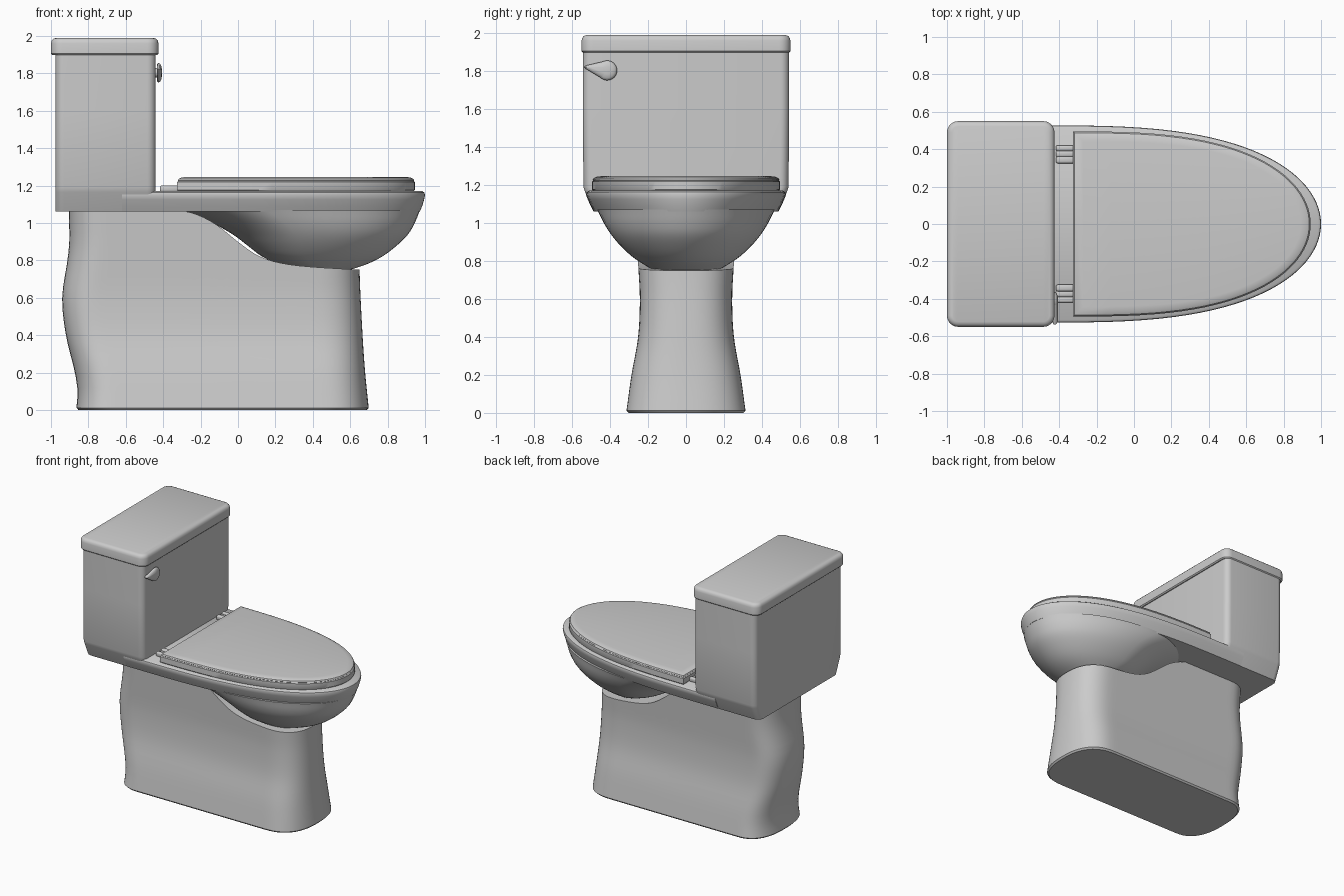
import bpy, bmesh, math
from mathutils import Matrix

if "Cube" in bpy.data.objects:
    bpy.data.objects.remove(bpy.data.objects["Cube"])


def curve(pts, t):
    """Smooth interpolation through sorted (t, value) pairs."""
    n = len(pts)
    if t <= pts[0][0]:
        return pts[0][1]
    if t >= pts[-1][0]:
        return pts[-1][1]
    i = next(k for k in range(n - 1) if t <= pts[k + 1][0])

    def slope(k):
        a, b = pts[max(k - 1, 0)], pts[min(k + 1, n - 1)]
        return (b[1] - a[1]) / (b[0] - a[0])
    (t0, v0), (t1, v1) = pts[i], pts[i + 1]
    h = t1 - t0
    s = (t - t0) / h
    return ((2*s**3 - 3*s**2 + 1) * v0 + (s**3 - 2*s**2 + s) * h * slope(i)
            + (3*s**2 - 2*s**3) * v1 + (s**3 - s**2) * h * slope(i + 1))


def arc(n, ex=1.0, ey=1.0):
    """Quarter superellipse from (1, 0) to (0, 1)."""
    out = []
    for i in range(n + 1):
        a = math.pi / 2 * i / n
        out.append((max(math.cos(a), 0) ** ex if i < n else 0.0, math.sin(a) ** ey))
    return out


# Half outlines (y >= 0) running from the front tip to the back
def d_shape(x0, xb, x1, w, z):
    pts = [(xb + (x1 - xb) * u, w * v, z) for u, v in arc(28, 2 / 2.8)]
    return pts + [(x0, w, z), (x0, 0, z)] if x0 < xb else pts + [(x0, 0, z)]


def round_rect(x0, x1, w, r, z):
    q = arc(6)
    pts = [(x1, 0, z)] + [(x1 - r + r * u, w - r + r * v, z) for u, v in q]
    pts += [(x0 + r - r * u, w - r + r * v, z) for u, v in reversed(q)]
    return pts + [(x0, 0, z)]


def capsule(x0, x1, w, d0, d1, z, e=1.0, side=0):
    q = arc(14, e, e)
    pts = [(x1 - d1 + d1 * u, w * v, z) for u, v in q]
    for i in range(1, side):
        pts.append((x1 - d1 + (x0 + d0 - x1 + d1) * i / side, w, z))
    back = [(x0 + d0 - d0 * u, w * v, z) for u, v in reversed(q)]
    return pts + (back if side else back[1:])


def loft(name, halves, matrix=None, angle=35):
    """Skin a stack of mirrored half outlines and cap both ends."""
    bm = bmesh.new()
    n = len(halves[0])
    m = 2 * n - 2
    rings = []
    for h in halves:
        full = list(h) + [(x, -y, z) for x, y, z in reversed(h[1:-1])]
        rings.append([bm.verts.new(p) for p in full])
    for a, b in zip(rings, rings[1:]):
        for i in range(m):
            j = (i + 1) % m
            bm.faces.new((a[i], a[j], b[j], b[i]))
    for r in (rings[0], rings[-1]):
        for i in range(n - 1):
            quad = []
            for k in (i, i + 1, (m - i - 1) % m, (m - i) % m):
                if r[k] not in quad:
                    quad.append(r[k])
            bm.faces.new(quad)
    bmesh.ops.recalc_face_normals(bm, faces=bm.faces)
    if matrix:
        bm.transform(matrix)
    return finish(name, bm, angle)


def finish(name, bm, angle=35):
    me = bpy.data.meshes.new(name)
    bm.to_mesh(me)
    bm.free()
    ob = bpy.data.objects.new(name, me)
    bpy.context.collection.objects.link(ob)
    bpy.ops.object.select_all(action='DESELECT')
    ob.select_set(True)
    bpy.context.view_layer.objects.active = ob
    bpy.ops.object.shade_smooth_by_angle(angle=math.radians(angle))
    return ob


# Pedestal: flared body whose top edge dips under the bowl
TOP = [(-1, 1.07), (-.3, 1.065), (-.2, 1.04), (-.1, .985), (0, .905),
       (.1, .835), (.2, .795), (.35, .77), (.65, .75)]
BACK = [(0, -.865), (.1, -.858), (.2, -.872), (.4, -.92), (.6, -.94),
        (.8, -.912), (.9, -.902), (1.07, -.905)]
FRONT = [(0, .70), (.2, .68), (.4, .666), (.75, .65), (1.07, .65)]
WIDTH = [(0, .315), (.2, .287), (.4, .252), (.6, .243), (.75, .25), (1.07, .27)]
base = capsule(-.9, .66, .25, .2, .25, 0, .8, 32)
rings = []
for k in range(-1, 19):
    t = max(k, 0) / 18
    inset = .012 if k < 0 else 0
    ring = []
    for i, p in enumerate(base):
        z = max(t * curve(TOP, p[0]), 0 if k < 0 else .012)
        q = capsule(curve(BACK, z) + inset, curve(FRONT, z) - inset,
                    curve(WIDTH, z) - inset, .2, .25, z, .8, 32)
        ring.append(q[i])
    rings.append(ring)
loft("pedestal", rings)

# Bowl: egg-shaped underside
XB = [(.74, .36), (.78, .22), (.82, .13), (.88, .05), (.94, -.03), (1.0, -.14), (1.07, -.31)]
XF = [(.74, .57), (.78, .69), (.82, .77), (.88, .85), (.94, .91), (1.0, .945), (1.07, .974)]
BW = [(.74, .15), (.78, .22), (.82, .28), (.88, .345), (.94, .395), (1.0, .433), (1.07, .468)]
rings = []
for k in range(21):
    z = .74 + .33 * k / 20
    b, f = curve(XB, z), curve(XF, z)
    rings.append(capsule(b, f, curve(BW, z), .36 * (f - b), .64 * (f - b), z))
loft("bowl", rings)

# Deck and rim
loft("rim_deck", [d_shape(-.62, -.44, x, w, z) for x, w, z in (
    (.972, .487, 1.06), (.985, .502, 1.09), (.995, .518, 1.125), (1.0, .527, 1.15),
    (.997, .524, 1.162), (.985, .512, 1.17))])

# Tank with narrowed foot, and its lid
loft("tank", [round_rect(-.975, -.44, w, .045, z) for w, z in (
    (.485, 1.06), (.532, 1.165), (.54, 1.19), (.543, 1.6), (.543, 1.91))], angle=30)
loft("tank_lid", [round_rect(-1 + i, -.425 - i, .55 - i, .06 - i, z) for i, z in (
    (.008, 1.897), (0, 1.905), (0, 1.96), (.004, 1.975), (.013, 1.985), (.028, 1.99))])

# Seat ring and closed cover
loft("seat", [d_shape(-.325 + i, -.325 + i, .945 - i, .495 - i, z) for i, z in (
    (.006, 1.168), (0, 1.176), (0, 1.218), (.006, 1.225))])
loft("seat_cover", [d_shape(-.322 + i, -.322 + i, .942 - i, .492 - i, z) for i, z in (
    (.004, 1.222), (0, 1.227), (.005, 1.236), (.02, 1.243), (.05, 1.247))])

# Hinges: two small knuckles on each side
for side, label in ((-1, "left"), (1, "right")):
    for j, (y, w) in enumerate(((.405, .032), (.342, .036), (.374, .034))):
        h = .036 if j < 2 else .026
        bm = bmesh.new()
        bmesh.ops.create_cube(bm, size=1)
        bm.transform(Matrix.Translation((-.368, side * y, 1.165 + h / 2))
                     @ Matrix.Diagonal((.1, w, h, 1)))
        bmesh.ops.bevel(bm, geom=bm.edges[:], offset=.011, segments=3,
                        profile=.5, affect='EDGES')
        finish(f"hinge_{label}_{j + 1}", bm)

# Flush handle: domed teardrop lever on the tank front, pointing to the side
# local x -> -y, local y -> z, local z -> +x
place = Matrix(((0, 0, 1, -.44), (-1, 0, 0, -.415), (0, 1, 0, 1.803), (0, 0, 0, 1))) \
    @ Matrix.Rotation(math.radians(9), 4, 'Z')


def teardrop(s, z):
    r = .052 * s
    pts = [(.125 * (.7 + .3 * s), 0, z), (.115 * (.7 + .3 * s), .008 * s, z)]
    for i in range(17):
        a = math.radians(55 + 125 * i / 16)
        pts.append((r * math.cos(a), r * math.sin(a) if i < 16 else 0, z))
    return pts


loft("flush_handle", [teardrop(s, z) for s, z in (
    (.8, .006), (.96, .01), (1, .016), (.94, .023), (.75, .029), (.4, .033))], place)
loft("handle_stem", [capsule(-.025, .025, .025, .025, .025, z) for z in (-.01, .012)], place)
